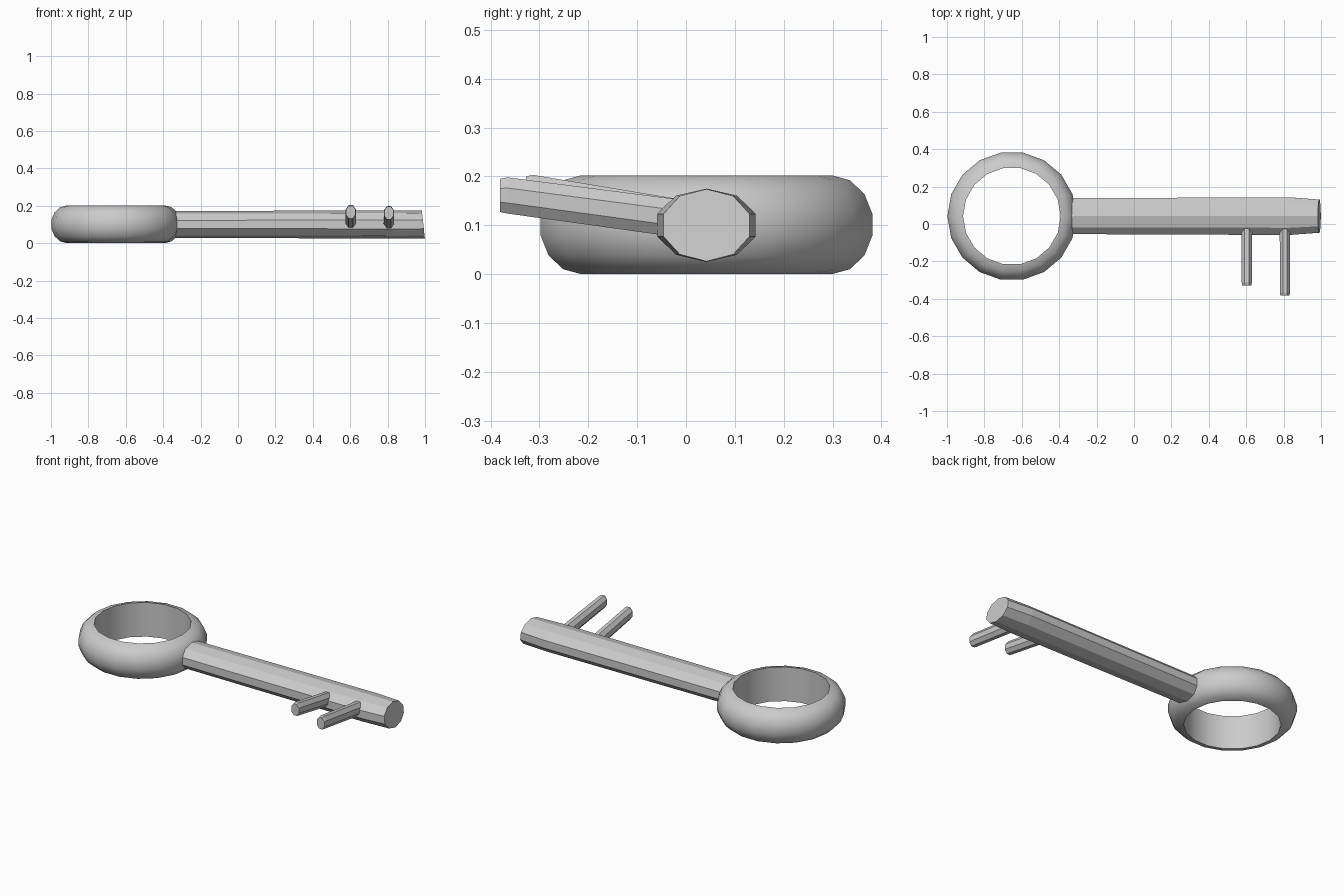
import bpy, bmesh
from math import sin, cos, pi, radians
from mathutils import Vector

if "Cube" in bpy.data.objects:
    bpy.data.objects.remove(bpy.data.objects["Cube"])

CY, CZ = 0.042, 0.101


def make(name, bm):
    bmesh.ops.recalc_face_normals(bm, faces=bm.faces[:])
    mesh = bpy.data.meshes.new(name)
    bm.to_mesh(mesh)
    bm.free()
    ob = bpy.data.objects.new(name, mesh)
    bpy.context.collection.objects.link(ob)
    return ob


def loft(name, loops):
    """Closed solid through equally sized loops of points."""
    bm = bmesh.new()
    rows = [[bm.verts.new(p) for p in loop] for loop in loops]
    n = len(rows[0])
    for a, b in zip(rows, rows[1:]):
        for i in range(n):
            j = (i + 1) % n
            bm.faces.new((a[i], a[j], b[j], b[i]))
    bm.faces.new(rows[0])
    bm.faces.new(rows[-1])
    return make(name, bm)


def shaft_loop(x, ry, rz, lean=0.0):
    pts = []
    for k in range(10):
        t = pi / 2 + k * pi / 5
        pts.append(Vector((x - lean * sin(t), CY + ry * cos(t), CZ - 0.001 + rz * sin(t))))
    return pts


def tooth_loop(x, y, z, rx, rz):
    return [Vector((x + rx * cos(pi / 8 + k * pi / 4) / cos(pi / 8), y,
                    z + rz * sin(pi / 8 + k * pi / 4) / cos(pi / 8))) for k in range(8)]


# Bow ring: flat inner wall, rounded outside
bm = bmesh.new()
SIDES, STEPS = 18, 7
rows = []
for k in range(SIDES):
    a = 2 * pi * k / SIDES
    row = []
    for s in range(STEPS + 1):
        t = -pi / 2 + pi * s / STEPS
        r = 0.261 + 0.086 * cos(t)
        row.append(bm.verts.new((-0.653 + r * cos(a), CY + r * sin(a), CZ + 0.101 * sin(t))))
    rows.append(row)
for k in range(SIDES):
    a, b = rows[k], rows[(k + 1) % SIDES]
    for s in range(STEPS + 1):
        n = (s + 1) % (STEPS + 1)
        bm.faces.new((a[s], b[s], b[n], a[n]))
ring = make("bow_ring", bm)
bpy.context.view_layer.objects.active = ring
ring.select_set(True)
bpy.ops.object.shade_smooth_by_angle(angle=radians(30))

# Ten-sided shaft, narrowing slightly at the tip
loft("shaft", [shaft_loop(-0.365, 0.1, 0.071), shaft_loop(-0.33, 0.101, 0.072),
               shaft_loop(0.83, 0.106, 0.075), shaft_loop(0.991, 0.093, 0.074, 0.008)])

# Two teeth, sloping upwards away from the shaft
for name, x, y_end, z_end in (("inner_tooth", 0.603, -0.328, 0.167),
                              ("outer_tooth", 0.807, -0.381, 0.162)):
    loft(name, [tooth_loop(x, 0.0, 0.112, 0.028, 0.039),
                tooth_loop(x, y_end + 0.015, z_end - 0.001, 0.027, 0.037),
                tooth_loop(x, y_end, z_end - 0.001, 0.025, 0.034)])
